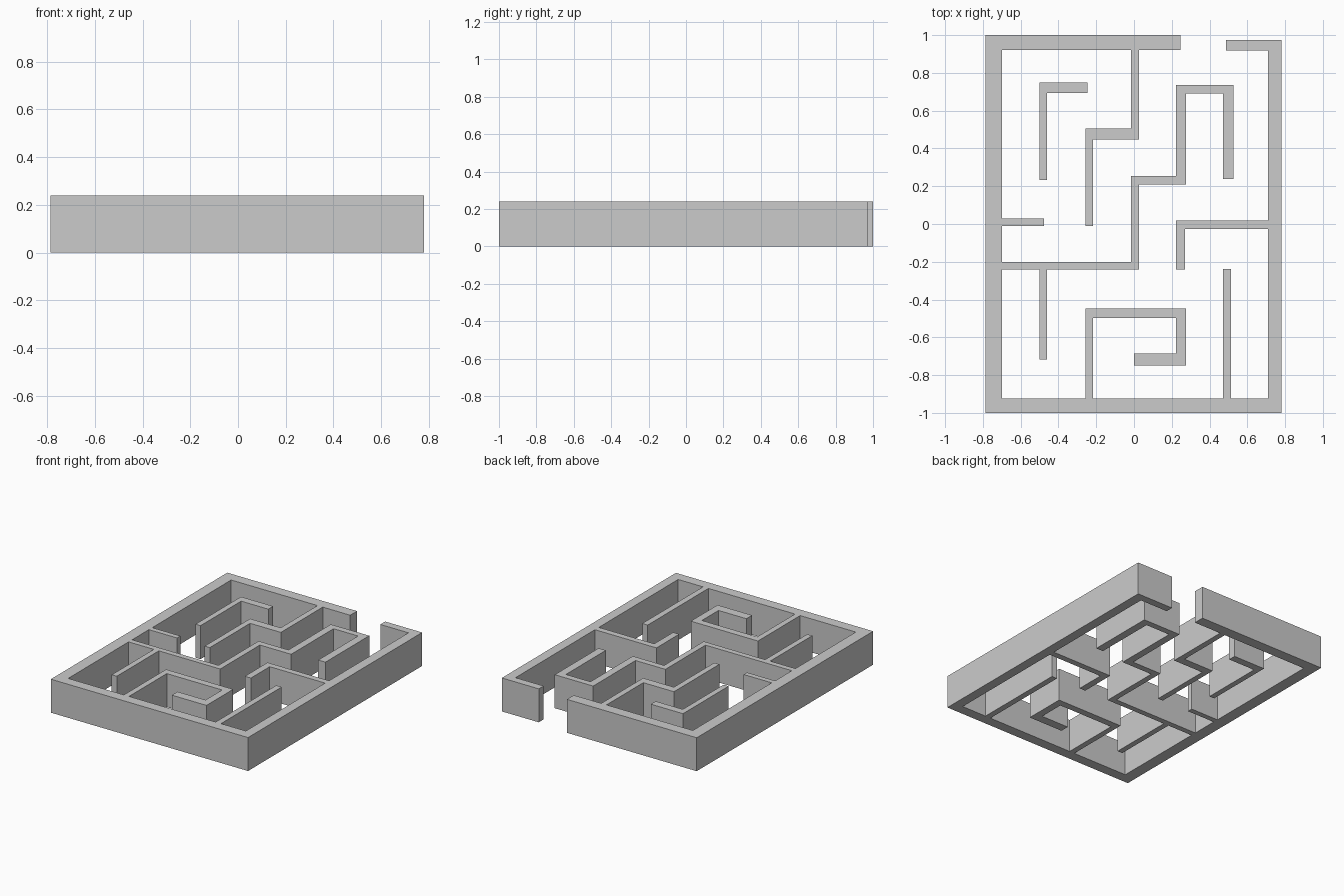
import bpy
import bmesh

if "Cube" in bpy.data.objects:
    bpy.data.objects.remove(bpy.data.objects["Cube"])

HEIGHT = 0.24


def build_walls(name, rects):
    """Extrude the union of plan rectangles (x0, y0, x1, y1) as one clean solid."""
    xs = sorted({v for r in rects for v in (r[0], r[2])})
    ys = sorted({v for r in rects for v in (r[1], r[3])})
    bm = bmesh.new()
    grid = {}

    def vert(i, j):
        if (i, j) not in grid:
            grid[i, j] = bm.verts.new((xs[i], ys[j], 0))
        return grid[i, j]

    for i in range(len(xs) - 1):
        for j in range(len(ys) - 1):
            cx, cy = (xs[i] + xs[i + 1]) / 2, (ys[j] + ys[j + 1]) / 2
            if any(a < cx < c and b < cy < d for a, b, c, d in rects):
                bm.faces.new((vert(i, j), vert(i + 1, j),
                              vert(i + 1, j + 1), vert(i, j + 1)))
    ext = bmesh.ops.extrude_face_region(bm, geom=bm.faces[:])
    top = [g for g in ext["geom"] if isinstance(g, bmesh.types.BMVert)]
    bmesh.ops.translate(bm, verts=top, vec=(0, 0, HEIGHT))
    bmesh.ops.dissolve_limit(bm, angle_limit=0.01, verts=bm.verts[:], edges=bm.edges[:])
    # make the footprint face downwards along with the rest
    bmesh.ops.recalc_face_normals(bm, faces=bm.faces[:])
    mesh = bpy.data.meshes.new(name)
    bm.to_mesh(mesh)
    bm.free()
    obj = bpy.data.objects.new(name, mesh)
    bpy.context.collection.objects.link(obj)
    return obj


# Thick outer frame with an entrance gap at the back
frame = [
    (-0.785, -1.0, -0.70, 1.0),
    (-0.785, -1.0, 0.78, -0.925),
    (0.71, -1.0, 0.78, 0.973),
    (-0.785, 0.922, 0.245, 1.0),
    (0.487, 0.918, 0.78, 0.973),
]
# Zigzag hanging from the back wall
back_zigzag = [
    (-0.015, 0.447, 0.027, 0.922),
    (-0.258, 0.447, 0.027, 0.505),
    (-0.258, -0.01, -0.217, 0.505),
]
# Long stepped wall from the left side, with its two stubs
left_steps = [
    (-0.70, -0.01, -0.477, 0.028),
    (-0.70, -0.24, 0.027, -0.20),
    (-0.50, -0.717, -0.46, -0.20),
    (-0.015, -0.24, 0.027, 0.255),
    (-0.015, 0.21, 0.275, 0.255),
    (0.222, 0.21, 0.275, 0.735),
    (0.222, 0.69, 0.527, 0.735),
    (0.47, 0.238, 0.527, 0.735),
]
# Elbow from the right side
right_elbow = [
    (0.222, -0.026, 0.71, 0.018),
    (0.222, -0.24, 0.27, 0.018),
]
# Spiral and straight wall rising from the front wall
front_walls = [
    (-0.258, -0.925, -0.217, -0.447),
    (-0.258, -0.497, 0.275, -0.447),
    (0.222, -0.75, 0.275, -0.447),
    (0.0, -0.75, 0.275, -0.685),
    (0.47, -0.925, 0.513, -0.237),
]
build_walls("maze_frame_and_walls",
            frame + back_zigzag + left_steps + right_elbow + front_walls)

# Free-standing hook
build_walls("free_standing_hook", [
    (-0.50, 0.232, -0.46, 0.748),
    (-0.50, 0.693, -0.245, 0.748),
])
